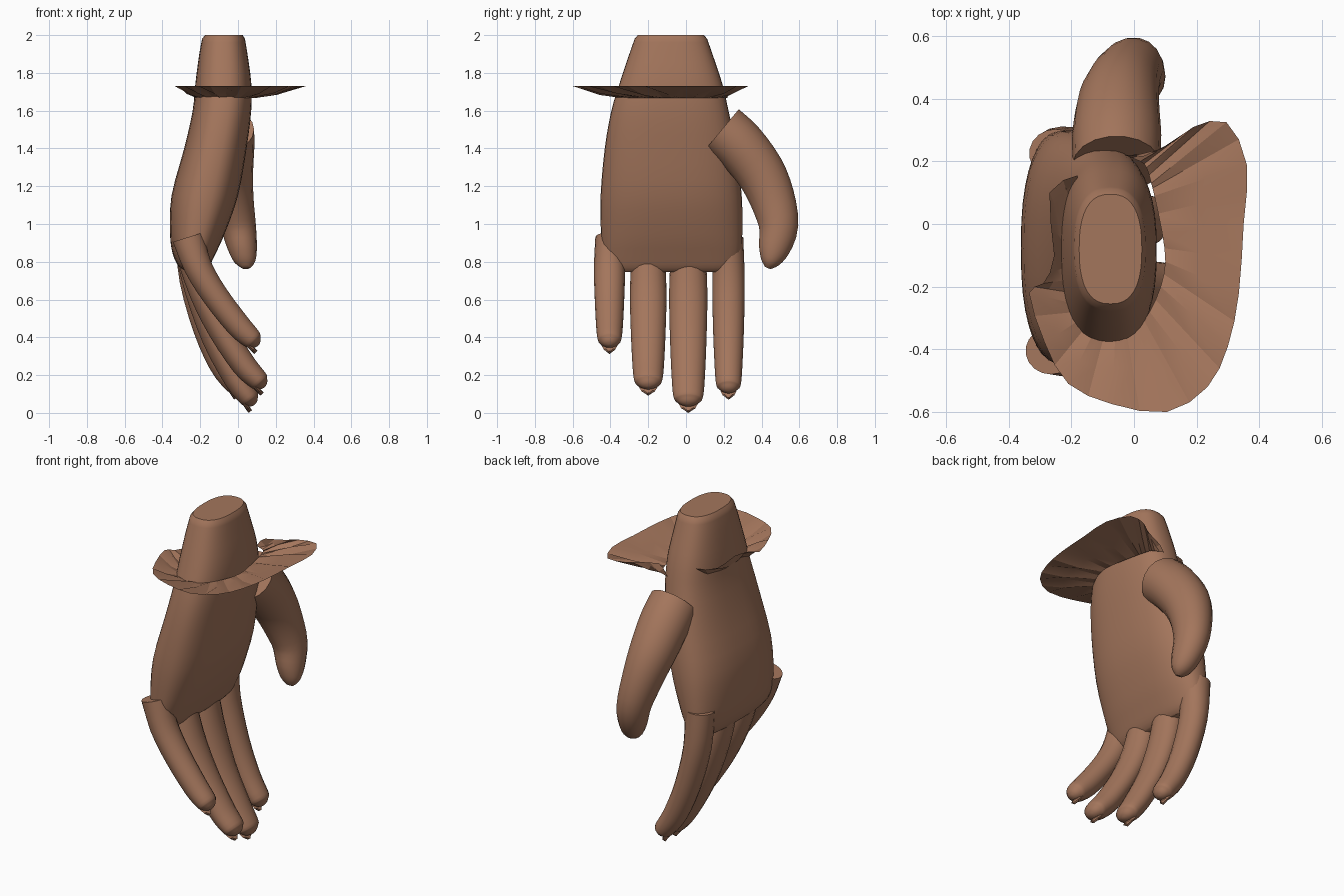
import bpy, bmesh, math, random
from mathutils import Vector

cube = bpy.data.objects.get("Cube")
if cube:
    bpy.data.objects.remove(cube, do_unlink=True)
random.seed(4)

skin = bpy.data.materials.new("tan_skin")
skin.use_nodes = True
tan = (0.37, 0.18, 0.107, 1)
skin.diffuse_color = tan
skin.node_tree.nodes["Principled BSDF"].inputs["Base Color"].default_value = tan


def finish(name, bm, angle=40):
    bmesh.ops.recalc_face_normals(bm, faces=bm.faces)
    mesh = bpy.data.meshes.new(name)
    bm.to_mesh(mesh)
    bm.free()
    mesh.materials.append(skin)
    obj = bpy.data.objects.new(name, mesh)
    bpy.context.collection.objects.link(obj)
    bpy.ops.object.select_all(action="DESELECT")
    obj.select_set(True)
    bpy.context.view_layer.objects.active = obj
    bpy.ops.object.shade_smooth_by_angle(angle=math.radians(angle))
    return obj


def smooth_rows(rows, steps=3):
    """Catmull-Rom interpolation of equal-length rows."""
    out = []
    for i in range(len(rows) - 1):
        a, b = rows[max(i - 1, 0)], rows[i]
        c, d = rows[i + 1], rows[min(i + 2, len(rows) - 1)]
        for s in range(steps):
            t = s / steps
            out.append([0.5 * (2 * q + (r - p) * t + (2 * p - 5 * q + 4 * r - w) * t * t
                               + (3 * q - p - 3 * r + w) * t ** 3)
                        for p, q, r, w in zip(a, b, c, d)])
    return out + [list(rows[-1])]


def oval(n, power=2.0):
    for k in range(n):
        t = math.tau * k / n
        c, s = math.cos(t), math.sin(t)
        yield (math.copysign(abs(c) ** (2 / power), c),
               math.copysign(abs(s) ** (2 / power), s))


def bridge(bm, rings, closed=True):
    for a, b in zip(rings, rings[1:]):
        for k in range(len(a) - (not closed)):
            j = (k + 1) % len(a)
            bm.faces.new((a[k], a[j], b[j], b[k]))


def tube(name, rows, side):
    """Rows hold x, y, z, half width along side, half depth across it."""
    rows = smooth_rows(rows)
    bm = bmesh.new()
    rings = []
    for i, row in enumerate(rows):
        p = Vector(row[:3])
        ahead = Vector(rows[min(i + 1, len(rows) - 1)][:3]) - Vector(rows[max(i - 1, 0)][:3])
        depth = ahead.cross(side).normalized()
        rings.append([bm.verts.new(p + side * c * row[3] + depth * s * row[4])
                      for c, s in oval(18)])
    bridge(bm, rings)
    bm.faces.new(rings[0])
    bm.faces.new(rings[-1])
    return finish(name, bm)


# Palm and wrist: z, x range, y range
sections = [
    (0.745, -0.26, -0.18, -0.36, 0.20), (0.77, -0.31, -0.155, -0.41, 0.26),
    (0.84, -0.345, -0.12, -0.44, 0.29), (0.95, -0.36, -0.07, -0.45, 0.298),
    (1.15, -0.352, 0.0, -0.452, 0.295), (1.4, -0.285, 0.045, -0.43, 0.265),
    (1.6, -0.24, 0.07, -0.395, 0.225), (1.75, -0.225, 0.07, -0.35, 0.19),
    (1.9, -0.205, 0.05, -0.30, 0.14), (1.98, -0.19, 0.037, -0.272, 0.112)]
bm = bmesh.new()
rings = []
for z, x0, x1, y0, y1 in smooth_rows(sections) + [(2.0, -0.175, 0.025, -0.255, 0.095)]:
    rings.append([bm.verts.new(((x0 + x1) / 2 + c * (x1 - x0) / 2,
                                (y0 + y1) / 2 + s * (y1 - y0) / 2, z))
                  for c, s in oval(40, 2.5)])
bridge(bm, rings)
bm.faces.new(rings[0])
bm.faces.new(rings[-1])
finish("palm_and_wrist", bm)

# Fingers: y, half width, centre line in x and z from root to tip
fingers = {
    "little": (-0.405, 0.075, [(-0.265, 0.93), (-0.21, 0.77), (-0.12, 0.62), (0.0, 0.465), (0.07, 0.395)]),
    "ring": (-0.2, 0.088, [(-0.25, 0.86), (-0.185, 0.64), (-0.09, 0.44), (0.03, 0.255), (0.105, 0.175)]),
    "middle": (0.012, 0.092, [(-0.25, 0.86), (-0.205, 0.64), (-0.12, 0.39), (-0.01, 0.18), (0.055, 0.085)]),
    "index": (0.225, 0.078, [(-0.25, 0.93), (-0.235, 0.7), (-0.17, 0.45), (-0.09, 0.26), (-0.02, 0.155)])}
taper = [(1.0, 0.085), (1.1, 0.075), (1.05, 0.07), (0.95, 0.066), (0.85, 0.056)]
for name, (y, width, line) in fingers.items():
    rows = [(x, y, z, width * w, d) for (x, z), (w, d) in zip(line, taper)]
    end = Vector((line[-1][0], y, line[-1][1]))
    way = (end - Vector((line[-2][0], y, line[-2][1]))).normalized()
    for go, w, d in ((0.025, 0.68, 0.044), (0.045, 0.4, 0.026), (0.053, 0.1, 0.006)):
        rows.append((*(end + way * go), width * w, d))
    tube(name + "_finger", rows, Vector((0, 1, 0)))
    # Pointed nail on the outer side of the tip
    out = Vector((way.z, 0, -way.x))
    bm = bmesh.new()
    rings = []
    for go, w in ((-0.03, 0.5), (0.02, 0.55), (0.05, 0.4), (0.07, 0.06)):
        c = end + way * go + out * 0.036
        rings.append([bm.verts.new(c + Vector((0, a * width * w, 0)) + out * b * 0.012)
                      for a, b in oval(8)])
    bridge(bm, rings)
    bm.faces.new(rings[0])
    bm.faces.new(rings[-1])
    finish(name + "_nail", bm, 30)

# Thumb with a flat cut root
thumb = [(-0.055, 0.19, 1.50, 0.14, 0.142), (-0.055, 0.285, 1.415, 0.142, 0.14),
         (-0.05, 0.39, 1.28, 0.13, 0.133), (-0.03, 0.455, 1.14, 0.112, 0.122),
         (0.0, 0.49, 0.99, 0.095, 0.106), (0.022, 0.467, 0.87, 0.078, 0.085),
         (0.035, 0.445, 0.80, 0.055, 0.052), (0.042, 0.432, 0.767, 0.02, 0.015)]
tube("thumb", thumb, Vector((1, 0, 0)))

# Torn pleated cuff: inner x, y then outer x, y
cuff = [
    (-0.03, 0.22, 0.03, 0.215), (0.02, 0.2, 0.13, 0.265), (0.04, 0.18, 0.19, 0.31),
    (0.055, 0.13, 0.295, 0.325), (0.065, 0.09, 0.36, 0.19), (0.09, -0.03, 0.35, 0.0),
    (0.1, -0.12, 0.335, -0.22), (0.085, -0.2, 0.30, -0.39), (0.05, -0.28, 0.235, -0.52),
    (0.01, -0.33, 0.105, -0.6), (-0.06, -0.36, -0.07, -0.575), (-0.13, -0.35, -0.21, -0.51),
    (-0.18, -0.31, -0.285, -0.38), (-0.21, -0.25, -0.335, -0.22), (-0.225, -0.18, -0.29, -0.19),
    (-0.23, -0.1, -0.255, -0.1), (-0.225, 0.0, -0.27, 0.1), (-0.18, 0.12, -0.18, 0.155)]
bm = bmesh.new()
rings = [[], [], []]
for i, row in enumerate(smooth_rows(cuff, 2)):
    inner, outer = Vector((*row[:2], 1.668)), Vector((*row[2:], 1.73))
    middle = inner.lerp(outer, random.uniform(0.4, 0.6))
    middle.z += 0.012 * (-1) ** i
    for ring, point in zip(rings, (inner, middle, outer)):
        ring.append(bm.verts.new(point))
bridge(bm, rings, closed=False)
finish("cuff", bm, 20)
